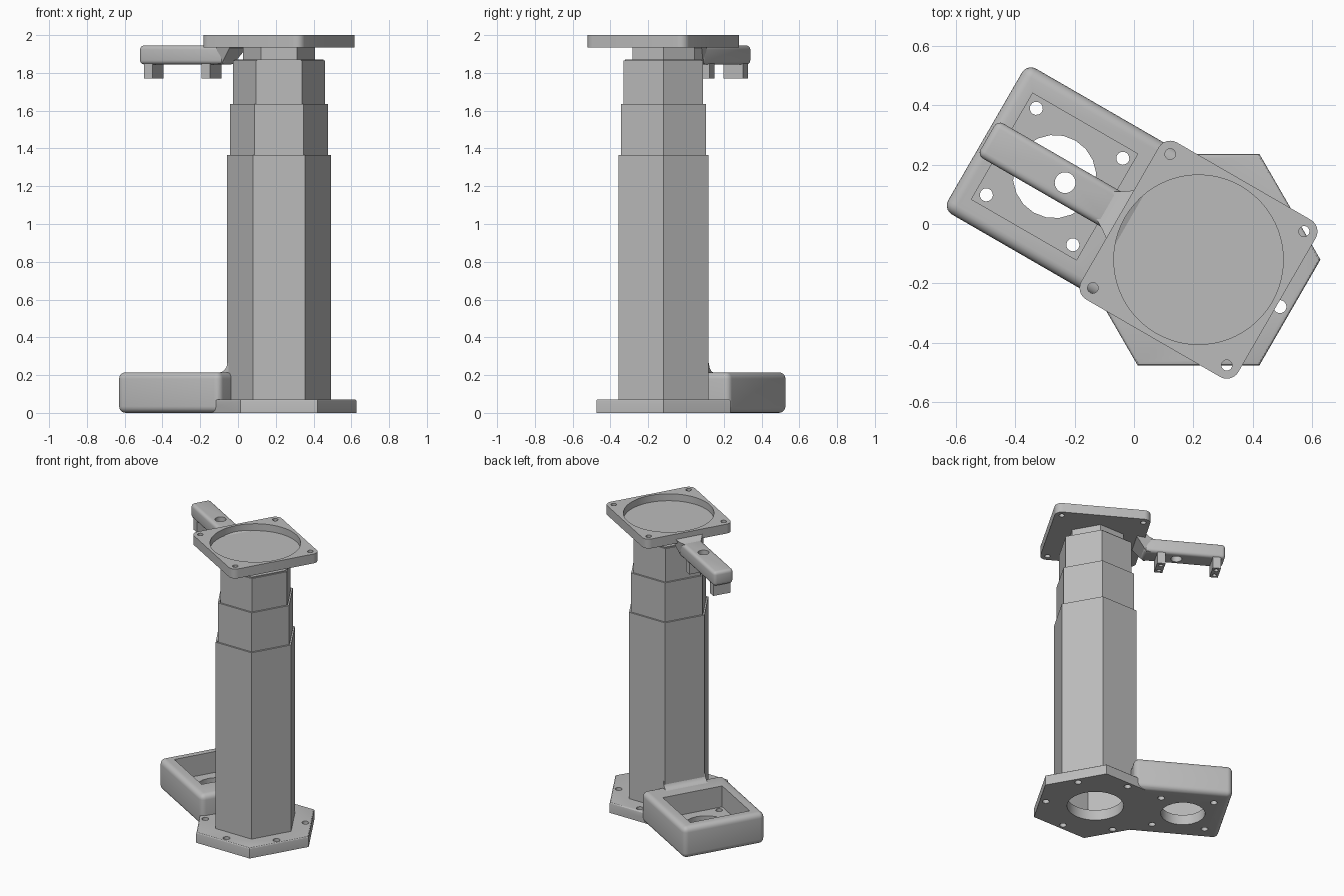
import bpy, bmesh, math
from mathutils import Matrix, Vector

if "Cube" in bpy.data.objects:
    bpy.data.objects.remove(bpy.data.objects["Cube"], do_unlink=True)

grey = bpy.data.materials.new("plain grey")
grey.use_nodes = True
COLOUR = (0.5, 0.5, 0.5, 1)
grey.diffuse_color = COLOUR
grey.node_tree.nodes["Principled BSDF"].inputs["Base Color"].default_value = COLOUR

# Local frame: origin on the column axis, +x pointing along the arm
FRAME = Matrix.Translation((0.217, -0.12, 0)) @ Matrix.Rotation(math.radians(150), 4, "Z")


def make(name, bm):
    bmesh.ops.recalc_face_normals(bm, faces=bm.faces)
    mesh = bpy.data.meshes.new(name)
    bm.to_mesh(mesh)
    bm.free()
    mesh.materials.append(grey)
    obj = bpy.data.objects.new(name, mesh)
    obj.matrix_world = FRAME
    bpy.context.collection.objects.link(obj)
    return obj


def block(name, x, y, z, r=0.0, segments=5, upright_only=False):
    """Box between the given limits, with rounded edges."""
    bm = bmesh.new()
    bmesh.ops.create_cube(bm, size=1)
    for v in bm.verts:
        v.co = Vector([(a + b) / 2 + c * (b - a) for (a, b), c in zip((x, y, z), v.co)])
    if r:
        edges = [e for e in bm.edges if not upright_only
                 or abs(e.verts[0].co.z - e.verts[1].co.z) > 0.001]
        bmesh.ops.bevel(bm, geom=edges, offset=r, segments=segments, profile=0.5,
                        affect="EDGES", clamp_overlap=True)
    return make(name, bm)


def prism(name, x, y, r, z0, z1, sides=32, chamfer=0.0):
    """Upright prism; with six sides a flat faces the arm."""
    bm = bmesh.new()
    bmesh.ops.create_cone(bm, cap_ends=True, segments=sides, radius1=r, radius2=r,
                          depth=z1 - z0, matrix=Matrix.Translation((x, y, (z0 + z1) / 2)))
    if chamfer:
        rim = [e for e in bm.edges if all(v.co.z > z1 - 0.001 for v in e.verts)]
        bmesh.ops.bevel(bm, geom=rim, offset=chamfer, segments=3, profile=0.5, affect="EDGES")
    return make(name, bm)


def side_profile(name, points, half_widths):
    """Side outline in x and z, spread to its own half width at each point."""
    bm = bmesh.new()
    rows = [[bm.verts.new((x, s * w, z)) for (x, z), w in zip(points, half_widths)]
            for s in (-1, 1)]
    for row in rows:
        bm.faces.new(row)
    n = len(points)
    for i in range(n):
        j = (i + 1) % n
        bm.faces.new((rows[0][i], rows[0][j], rows[1][j], rows[1][i]))
    return make(name, bm)


def combine(obj, others, operation="DIFFERENCE"):
    """Apply booleans, then drop the helper shapes."""
    for other in others:
        other.hide_render = True
        mod = obj.modifiers.new("cut", "BOOLEAN")
        mod.operation, mod.solver, mod.object = operation, "EXACT", other
    bpy.context.view_layer.update()
    graph = bpy.context.evaluated_depsgraph_get()
    mesh = bpy.data.meshes.new_from_object(obj.evaluated_get(graph))
    obj.modifiers.clear()
    obj.data = mesh
    for other in others:
        bpy.data.objects.remove(other, do_unlink=True)
    return obj


parts = []

# Base flange joined to the motor housing
base = prism("base", 0, 0, 0.41, 0, 0.072, 6, 0.01)
housing = block("housing", (0.2, 0.829), (-0.283, 0.283), (0, 0.215), 0.035)
combine(base, [housing], "UNION")
MOTOR = 0.559
cutters = [
    block("pocket", (MOTOR - 0.204, MOTOR + 0.204), (-0.206, 0.206), (0.07, 0.4)),
    prism("motor_bore", MOTOR, 0, 0.14, -0.1, 0.15, 20),
    prism("column_bore", 0, 0, 0.178, -0.1, 0.3, 40),
]
for sx in (-1, 1):
    for sy in (-1, 1):
        cutters.append(prism("screw", MOTOR + sx * 0.168, sy * 0.168, 0.022, -0.1, 0.15, 16))
for k in range(1, 6):
    a = k * math.pi / 3
    cutters.append(prism("bolt", 0.316 * math.cos(a), 0.316 * math.sin(a), 0.022, -0.1, 0.15, 16))
parts.append(combine(base, cutters))

# Fillet between the housing top and the column
N = 6
curve = [(0.283 - 0.05 * math.sin(i / N * math.pi / 2),
          0.264 - 0.05 * math.cos(i / N * math.pi / 2)) for i in range(N + 1)]
fillet = curve + [(0.225, 0.264), (0.225, 0.2), (0.283, 0.2)]
parts.append(side_profile("housing_fillet", fillet, [0.145] * len(fillet)))

# Telescoping hexagonal tubes
stages = [("lower_tube", 0.275, 0.06, 1.365), ("middle_tube", 0.26, 1.0, 1.635),
          ("upper_tube", 0.243, 1.3, 1.865)]
for name, r, z0, z1 in stages:
    tube = prism(name, 0, 0, r, z0, z1, 6)
    parts.append(combine(tube, [prism("hollow", 0, 0, r - 0.013, z0 - 0.1, z1 + 0.1, 6)]))
parts.append(prism("upper_cap", 0, 0, 0.235, 1.8, 1.872, 6))
parts.append(prism("neck", 0, 0, 0.19, 1.86, 1.945, 6))

# Top plate with round recess and corner holes
plate = block("top_plate", (-0.305, 0.305), (-0.305, 0.305), (1.935, 2.0), 0.045, 6, True)
cutters = [prism("recess", 0, 0, 0.285, 1.952, 2.1, 64)]
for sx in (-1, 1):
    for sy in (-1, 1):
        cutters.append(prism("corner_hole", sx * 0.26, sy * 0.26, 0.018, 1.8, 2.1, 16))
parts.append(combine(plate, cutters))

# Side arm with its hole
arm = block("arm", (0.3, 0.82), (-0.068, 0.068), (1.845, 1.945), 0.022, 4)
parts.append(combine(arm, [prism("arm_hole", 0.518, 0, 0.035, 1.7, 2.1, 24)]))

# Flared root where the arm meets the plate
root = [(0.25, 1.945), (0.25, 1.932), (0.315, 1.847), (0.37, 1.847), (0.37, 1.943),
        (0.33, 1.948), (0.302, 1.965)]
parts.append(side_profile("arm_root", root, [0.09, 0.09, 0.062, 0.05, 0.05, 0.075, 0.095]))

# Feet under the arm
for name, x in (("outer_foot", 0.766), ("inner_foot", 0.412)):
    foot = block(name, (x - 0.026, x + 0.026), (-0.06, 0.06), (1.77, 1.86))
    holes = [prism("foot_hole", x, s * 0.032, 0.014, 1.7, 1.82, 12) for s in (-1, 1)]
    parts.append(combine(foot, holes))

# Smooth the rounded edges, keep corners sharp
bpy.ops.object.select_all(action="DESELECT")
for obj in parts:
    obj.select_set(True)
bpy.context.view_layer.objects.active = parts[0]
bpy.ops.object.shade_smooth_by_angle(angle=math.radians(28))
